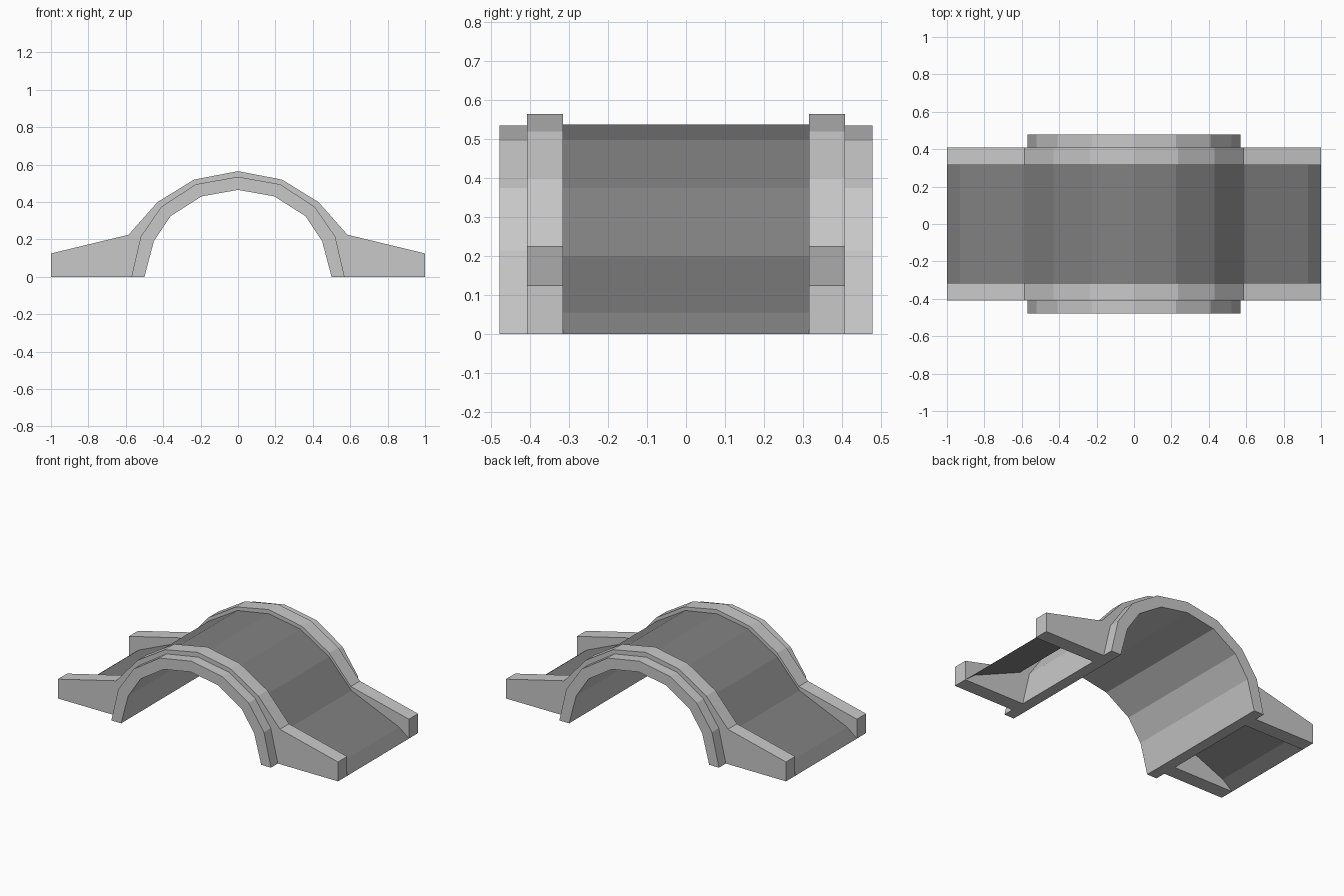
import bpy
import bmesh

cube = bpy.data.objects.get("Cube")
if cube:
    bpy.data.objects.remove(cube, do_unlink=True)


def material(name, value):
    mat = bpy.data.materials.new(name)
    mat.use_nodes = True
    color = (value, value, value, 1)
    mat.diffuse_color = color
    mat.node_tree.nodes["Principled BSDF"].inputs["Base Color"].default_value = color
    return mat


def full_span(half):
    """Mirror a right-hand profile that ends on the centre line."""
    return half + [(-x, z) for x, z in reversed(half[:-1])]


def build(name, bm, mat):
    mesh = bpy.data.meshes.new(name)
    bm.to_mesh(mesh)
    bm.free()
    mesh.materials.append(mat)
    obj = bpy.data.objects.new(name, mesh)
    bpy.context.collection.objects.link(obj)
    return obj


def band(name, upper, lower, y0, y1, mat):
    """Solid strip between two matching profiles, spanning y0 to y1."""
    bm = bmesh.new()
    rings = []
    for (ux, uz), (lx, lz) in zip(upper, lower):
        rings.append([bm.verts.new(p) for p in
                      ((ux, y0, uz), (ux, y1, uz), (lx, y1, lz), (lx, y0, lz))])
    for a, b in zip(rings, rings[1:]):
        for i in range(4):
            j = (i + 1) % 4
            bm.faces.new((a[i], a[j], b[j], b[i]))
    bm.faces.new(rings[0])
    bm.faces.new(rings[-1])
    bmesh.ops.recalc_face_normals(bm, faces=bm.faces)
    return build(name, bm, mat)


def sheet(name, profile, y0, y1, mat):
    """Open strip following a profile."""
    bm = bmesh.new()
    rows = [[bm.verts.new((x, y, z)) for y in (y0, y1)] for x, z in profile]
    for a, b in zip(rows, rows[1:]):
        bm.faces.new((a[0], a[1], b[1], b[0]))
    bm.normal_update()
    if sum(f.normal.z for f in bm.faces) < 0:
        bmesh.ops.reverse_faces(bm, faces=bm.faces)
    return build(name, bm, mat)


stone = material("light stone", 0.58)
paving = material("dark paving", 0.22)

# Arch ring
arch_outer = [(0.57, 0), (0.52, 0.215), (0.41, 0.375), (0.225, 0.495), (0, 0.535)]
arch_inner = [(0.50, 0), (0.45, 0.19), (0.36, 0.325), (0.195, 0.43), (0, 0.465)]
band("arch", full_span(arch_outer), full_span(arch_inner), -0.478, 0.478, stone)

# Parapet walls, resting on the arch and sloping down to the ends
wall_top = [(1, 0.125), (0.585, 0.225), (0.585, 0.225), (0.43, 0.40),
            (0.235, 0.52), (0, 0.565)]
wall_base = [(1, 0)] + arch_outer
for name, side in (("front_wall", -1), ("back_wall", 1)):
    wall = band(name, full_span(wall_top), full_span(wall_base),
                side * 0.315, side * 0.408, stone)
    # Merge the doubled corner where each ramp meets the arch
    bm = bmesh.new()
    bm.from_mesh(wall.data)
    bmesh.ops.remove_doubles(bm, verts=bm.verts, dist=0.0005)
    bm.to_mesh(wall.data)
    bm.free()

# Roadway over the arch and down both ramps
road = [(1, 0), (0.93, 0.055), (0.59, 0.20), (0.43, 0.375), (0.225, 0.499), (0, 0.538)]
sheet("roadway", full_span(road), -0.315, 0.315, paving)
